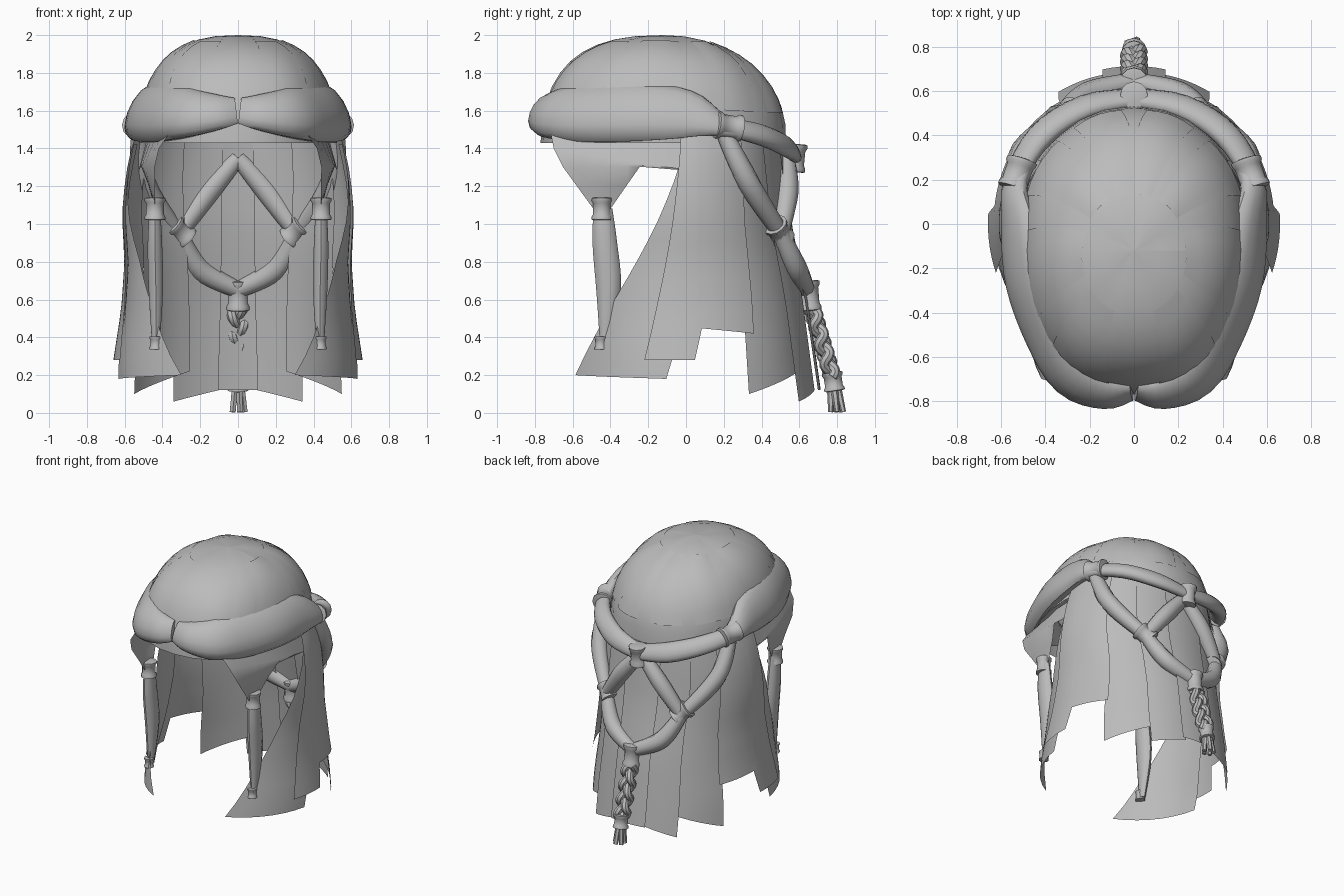
import bpy, bmesh, math
from mathutils import Vector

old = bpy.data.objects.get("Cube")
if old:
    bpy.data.objects.remove(old)

hair = bpy.data.materials.new("hair grey")
hair.use_nodes = True
GREY = (0.5, 0.5, 0.5, 1)
hair.diffuse_color = GREY
hair.node_tree.nodes["Principled BSDF"].inputs["Base Color"].default_value = GREY


def grid_object(name, rows, closed=False, mirror=False, angle=40):
    """Skin a list of equal rows of points."""
    bm = bmesh.new()
    vs = [[bm.verts.new(p) for p in row] for row in rows]
    n = len(rows[0])
    for a, b in zip(vs, vs[1:]):
        for i in range(n if closed else n - 1):
            j = (i + 1) % n
            bm.faces.new((a[i], a[j], b[j], b[i]))
    if closed:
        bm.faces.new(vs[0][::-1])
        bm.faces.new(vs[-1])
        bmesh.ops.recalc_face_normals(bm, faces=bm.faces)
    me = bpy.data.meshes.new(name)
    bm.to_mesh(me)
    bm.free()
    me.materials.append(hair)
    ob = bpy.data.objects.new(name, me)
    bpy.context.collection.objects.link(ob)
    if mirror:
        ob.modifiers.new("Mirror", "MIRROR").use_mirror_merge = False
    bpy.ops.object.select_all(action="DESELECT")
    ob.select_set(True)
    bpy.context.view_layer.objects.active = ob
    bpy.ops.object.shade_smooth_by_angle(angle=math.radians(angle))
    return ob


def smooth_path(points, steps):
    """Catmull-Rom samples through tuples of any length."""
    p = [points[0], *points, points[-1]]
    out = []
    for a, b, c, d in zip(p, p[1:], p[2:], p[3:]):
        for s in range(steps):
            t = s / steps
            out.append([(2 * q + (r - o) * t + (2 * o - 5 * q + 4 * r - w) * t * t
                         + (3 * q - o - 3 * r + w) * t ** 3) / 2
                        for o, q, r, w in zip(a, b, c, d)])
    return out + [list(points[-1])]


def tube(name, points, steps=4, sides=10, mirror=False, up=(0, 0, 1), lean=0.0):
    """Swept ellipse; each point is x, y, z, sideways radius, upward radius."""
    path = smooth_path(points, steps)
    rows = []
    for i, p in enumerate(path):
        ahead, back = path[min(i + 1, len(path) - 1)], path[max(i - 1, 0)]
        tan = (Vector(ahead[:3]) - Vector(back[:3])).normalized()
        side = tan.cross(Vector(up)).normalized()
        top = side.cross(tan)
        turn = [2 * math.pi * k / sides for k in range(sides)]
        rows.append([Vector(p[:3]) + side * (p[3] * math.cos(t) - lean * p[4] * math.sin(t))
                     + top * p[4] * math.sin(t) for t in turn])
    return grid_object(name, rows, closed=True, mirror=mirror)


def tie(name, centre, axis, length, radius, mirror=False):
    """Waisted collar with rolled rims."""
    c, d = Vector(centre), Vector(axis).normalized() * length / 2
    profile = ((-1, .8), (-.95, 1), (-.7, 1), (-.5, .86), (.5, .86), (.7, 1), (.95, 1), (1, .8))
    pts = [(*(c + d * t), radius * r, radius * r) for t, r in profile]
    up = (1, 0, 0) if abs(d.x) < abs(d.z) else (0, 0, 1)
    return tube(name, pts, 1, 12, mirror, up)


# Hanging hair surface, by angle around the head (90 = back) and height
WIDTH = ((1.6, .5), (1.4, .56), (1.25, .59), (1.05, .605), (.8, .59), (.55, .605), (.28, .645),
         (0, .66))
DEPTH = ((1.6, .48), (1, .54), (.6, .62), (0, .70))


def lookup(table, z):
    for (z0, a), (z1, b) in zip(table, table[1:]):
        if z >= z1:
            return a + (b - a) * (z0 - z) / (z0 - z1)
    return table[-1][1]


def on_hair(angle, z, off=0.0):
    a = math.radians(angle)
    return ((lookup(WIDTH, z) + off) * math.cos(a), (lookup(DEPTH, z) + off) * math.sin(a), z)


def lock(name, top, bottom, z_top, z_ends, off=0.0, bend=1.4, mirror=True):
    """Flat strand from a top angle range to a bottom one, with a slanted end."""
    rows = []
    for i in range(13):
        t = i / 12
        row = []
        for k in range(8):
            u = k / 7
            start = top[0] + (top[1] - top[0]) * u
            end = bottom[0] + (bottom[1] - bottom[0]) * u
            z_end = z_ends[0] + (z_ends[1] - z_ends[0]) * u
            row.append(on_hair(start + (end - start) * t ** bend, z_top + (z_end - z_top) * t,
                               off * t ** .5))
        rows.append(row)
    return grid_object(name, rows, mirror=mirror)


# Domed cap, fuller in front, with a slightly lumpy crown
def on_cap(a, e, grow=0.0):
    full = .8 + .13 * max(0, math.sin(a))

    def power(v, p):
        return math.copysign(abs(v) ** p, v)
    lump = 1 + grow + .008 * math.sin(5 * a) * math.sin(4 * e)
    ring = power(math.cos(e), full) * lump
    return (.525 * ring * power(math.cos(a), .9), -.12 + .65 * ring * power(math.sin(a), .9),
            1.43 + .57 * power(math.sin(e), full) * min(lump, 1 + grow))


rows = [[on_cap(2 * math.pi * k / 28, math.pi / 2 * i / 10) for k in range(29)]
        for i in range(11)]
grid_object("cap", rows)

# Broad locks combed over the cap
for n, (a0, a1) in enumerate(((-80, -45), (-30, 5), (20, 50), (60, 85))):
    rows = [[on_cap(math.radians(a0 + (a1 - a0) * k / 5 + 10 * i / 7), .25 + .95 * i / 7,
                    .009 * math.sin(math.pi * (k + .5) / 6)) for k in range(6)]
            for i in range(8)]
    grid_object(f"crown_lock_{n}", rows, mirror=True)

# Swept front roll, leaning in over the cap and running round to the back knot
tube("front_roll", [
    (.01, -.76, 1.60, .03, .07), (.12, -.755, 1.59, .075, .10), (.27, -.68, 1.585, .10, .135),
    (.37, -.5, 1.59, .11, .16), (.465, -.25, 1.595, .105, .16), (.52, 0, 1.58, .07, .13),
    (.535, .2, 1.52, .05, .06), (.42, .4, 1.47, .055, .06), (.22, .53, 1.41, .05, .065),
    (0, .57, 1.37, .04, .05)], sides=14, mirror=True, lean=.35)

# Hanging back and side hair
lock("back_centre_lock", (76, 104), (78, 102), 1.55, (.12, .12), .03, 1, False)
lock("back_lock", (54, 82), (59, 81), 1.55, (.06, .12), .005, 1)
lock("back_corner_lock", (30, 58), (30, 66), 1.55, (.1, .22), -.02, 1)
lock("rear_side_lock", (8, 36), (5, 33), 1.55, (.45, .42), .015, 1)
lock("side_lock", (-3, 22), (-19, 4), 1.5, (.28, .28), .015)
lock("forward_lock", (-1, 16), (-62, -9), 1.42, (.2, .18), -.01, 1.25)

# Temple hair gathered into a tied strand: front y, front z, rear y, rear z, x
edges = ((-.72, 1.5, .08, 1.42), (-.70, 1.4, .04, 1.28), (-.65, 1.3, -.24, 1.31),
         (-.57, 1.19, -.31, 1.21), (-.49, 1.08, -.4, 1.08))
rows = []
for (front, zf, rear, zr), x in zip(edges, (.49, .525, .515, .475, .44)):
    row = []
    for k in range(7):
        u = k / 6
        row.append((x - .14 * (1 - u) ** 2 * (zf - 1.08) / .42, front + (rear - front) * u,
                    zf + (zr - zf) * u))
    rows.append(row)
grid_object("temple_sheet", rows, mirror=True)
tube("temple_strand", [(.44, -.44, 1.08, .05, .03), (.44, -.43, .9, .065, .04),
                       (.435, -.41, .65, .065, .04), (.435, -.43, .35, .025, .02)],
     mirror=True, up=(1, 0, 0))
tie("temple_tie", (.44, -.445, 1.08), (0, 0, 1), .12, .055, True)
tie("temple_end_tie", (.435, -.45, .37), (0, 0, 1), .07, .034, True)

# Net of ropes across the back
ropes = {"outer_rope": ((22, 1.5), (37, 1.22), (60, .95)),
         "inner_rope": ((90, 1.35), (75, 1.16), (60, .95)),
         "lower_rope": ((60, .95), (71, .76), (90, .65))}
for name, path in ropes.items():
    pts = [(*on_hair(a, z, .03), r, r) for (a, z), r in zip(path, (.045, .06, .045))]
    tube(name, pts, 6, 10, True)
tie("side_tie", (.525, .225, 1.515), (-.3, .9, -.15), .14, .072, True)
tie("net_tie", on_hair(60, .96, .02), (-.6, .35, -.6), .12, .067, True)
tie("back_tie", (0, .575, 1.35), (0, .1, 1), .15, .062)

# Tail braid with its ties and tuft
tie("tail_tie", (0, .65, .62), (0, .08, -1), .16, .062)
for n in range(3):
    pts = []
    for i in range(19):
        t = i / 18
        w = 2 * math.pi * (1.25 * t + n / 3)
        pts.append((.036 * math.sin(w), .665 + .11 * t + .024 * math.sin(2 * w),
                    .56 - .37 * t, .027, .027))
    tube(f"braid_strand_{n}", pts, 2, 8, up=(1, 0, 0))
tie("braid_end_tie", (0, .78, .165), (0, .15, -1), .1, .055)
for n in range(5):
    a = 2 * math.pi * n / 5
    x, y = math.cos(a), math.sin(a)
    tube(f"tuft_{n}", [(.02 * x, .785 + .02 * y, .13, .02, .018),
                       (.035 * x, .8 + .035 * y, .005, .014, .018)], 2, 6, up=(1, 0, 0))
